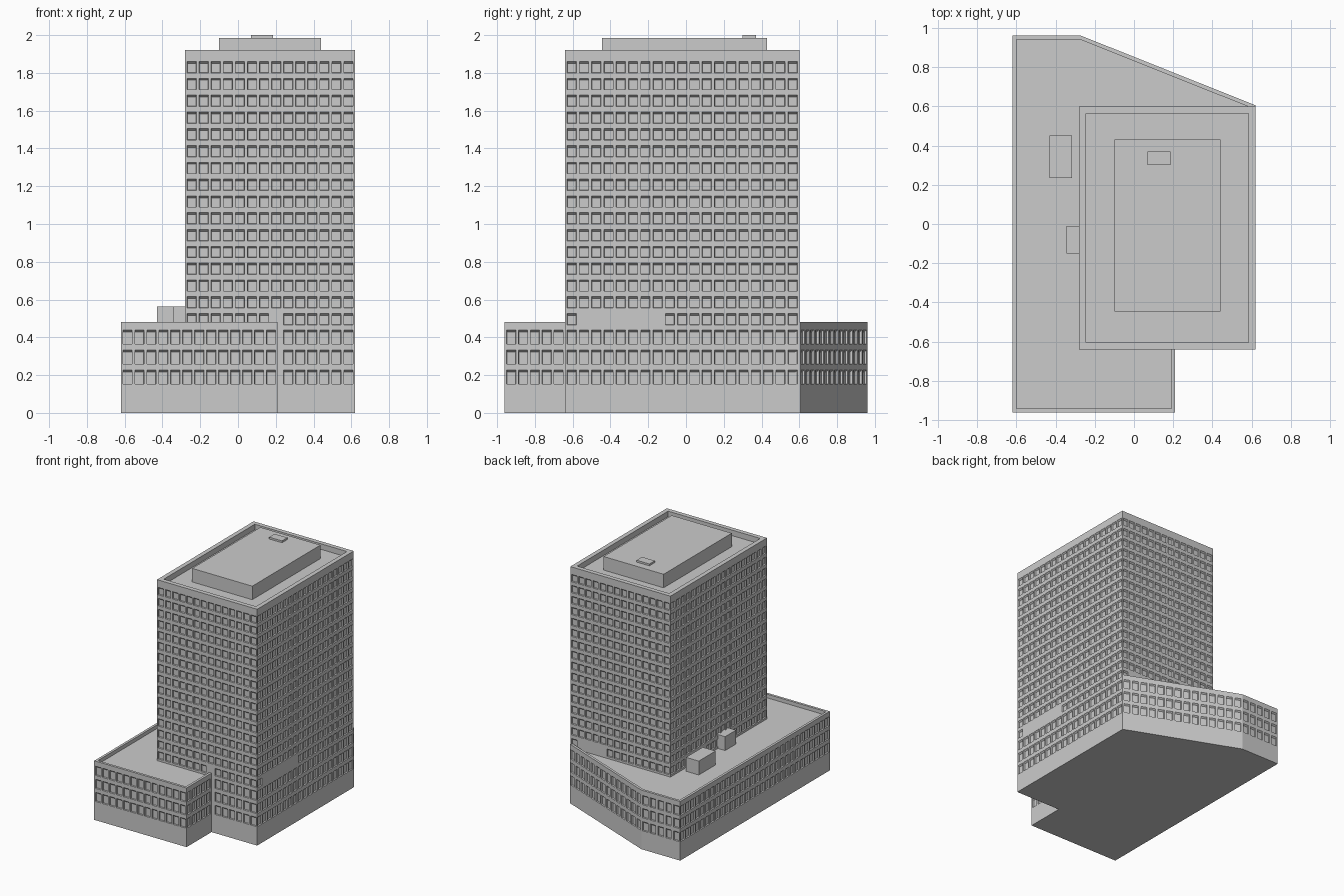
import bpy, bmesh
from mathutils import Vector

if "Cube" in bpy.data.objects:
    bpy.data.objects.remove(bpy.data.objects["Cube"])

MARGIN, WIN_W, DEPTH = 0.035, 0.049, 0.011


def inset(poly, d):
    """Offset a counter-clockwise outline inwards by d."""
    out = []
    for i, p in enumerate(poly):
        a = (p - poly[i - 1]).normalized()
        b = (poly[(i + 1) % len(poly)] - p).normalized()
        na, nb = Vector((-a.y, a.x)), Vector((-b.y, b.x))
        out.append(p + (na + nb) * d / (1 + na.dot(nb)))
    return out


def windowed_block(name, outline, height, rows, columns, has_window, rim, drop):
    """Closed block with recessed windows and a parapet.
    rows: (sill, head) pairs from low to high; columns: window count per wall."""
    bm = bmesh.new()
    poly = [Vector(p) for p in outline]

    def face(pts):
        bm.faces.new([bm.verts.new(p) for p in pts])

    zs = [0] + [z for r in rows for z in r] + [height]
    for w, p in enumerate(poly):
        q = poly[(w + 1) % len(poly)]
        length = (q - p).length
        u = (q - p) / length
        n = Vector((u.y, -u.x))
        count = columns[w]
        us = [0]
        for c in range(count):
            mid = MARGIN + (length - 2 * MARGIN) * c / (count - 1)
            us += [mid - WIN_W / 2, mid + WIN_W / 2]
        us.append(length)

        def at(s, z, d=0.0):
            xy = p + u * s - n * d
            return (xy.x, xy.y, z)

        for i in range(len(us) - 1):
            for j in range(len(zs) - 1):
                s0, s1, z0, z1 = us[i], us[i + 1], zs[j], zs[j + 1]
                outer = [at(s0, z0), at(s1, z0), at(s1, z1), at(s0, z1)]
                if i % 2 and j % 2 and has_window(w, i // 2, j // 2):
                    # recess with a sloping head
                    e, t = 0.002, 0.010
                    inner = [at(s0 + e, z0 + e, DEPTH), at(s1 - e, z0 + e, DEPTH),
                             at(s1 - e, z1 - t, DEPTH), at(s0 + e, z1 - t, DEPTH)]
                    face(inner)
                    for k in range(4):
                        m = (k + 1) % 4
                        face([outer[k], outer[m], inner[m], inner[k]])
                else:
                    face(outer)

    # underside, parapet rim and sunken roof
    inn = inset(poly, rim)
    face([(v.x, v.y, 0) for v in reversed(poly)])
    face([(v.x, v.y, height - drop) for v in inn])
    for k in range(len(poly)):
        m = (k + 1) % len(poly)
        a, b, c, d = poly[k], poly[m], inn[m], inn[k]
        face([(*a, height), (*b, height), (*c, height), (*d, height)])
        face([(*d, height), (*c, height), (*c, height - drop), (*d, height - drop)])
    bmesh.ops.remove_doubles(bm, verts=bm.verts, dist=0.0001)
    me = bpy.data.meshes.new(name)
    bm.to_mesh(me)
    bm.free()
    bpy.context.collection.objects.link(bpy.data.objects.new(name, me))


def box(name, x0, x1, y0, y1, z0, z1):
    bpy.ops.mesh.primitive_cube_add(size=1, location=((x0 + x1) / 2, (y0 + y1) / 2, (z0 + z1) / 2))
    ob = bpy.context.object
    ob.name = name
    ob.scale = (x1 - x0, y1 - y0, z1 - z0)


# Window rows: three tall base storeys, then sixteen tower storeys
base_rows = [(h - 0.075, h) for h in (0.227, 0.333, 0.439)]
tower_rows = base_rows + [(h - 0.06, h) for h in (1.86 - 0.0889 * i for i in range(15, -1, -1))]


def tower_window(wall, col, row):
    if row < 3:                      # base storeys: only the exposed walls
        return wall == 1 or (wall == 0 and col >= 8)
    if row == 3:                     # blank stretches on the lowest tower storey
        blank = [(7, 7), (1, 7), (1, 4), (3, 6)][wall]
        return not blank[0] <= col <= blank[1]
    return True


# Tower: front, right, back, left
windowed_block("tower", [(-0.28, -0.64), (0.62, -0.64), (0.62, 0.60), (-0.28, 0.60)],
               1.92, tower_rows, [14, 19, 14, 19], tower_window, 0.036, 0.045)

# Podium: the walls without windows are buried inside the tower
podium = [(-0.62, -0.96), (0.21, -0.96), (0.21, -0.64), (0.25, -0.55), (0.58, 0.5),
          (0.62, 0.605), (-0.27, 0.96), (-0.62, 0.96)]
windowed_block("podium", podium, 0.48, base_rows, [13, 5, 0, 0, 0, 14, 5, 30],
               lambda w, c, r: True, 0.02, 0.03)

# Rooftop plant
box("penthouse", -0.10, 0.44, -0.445, 0.43, 1.86, 1.985)
box("penthouse_hatch", 0.07, 0.185, 0.30, 0.37, 1.97, 2.0)
box("podium_plant_box", -0.43, -0.315, 0.235, 0.45, 0.44, 0.563)
box("podium_stair_box", -0.345, -0.26, -0.15, -0.01, 0.44, 0.563)
